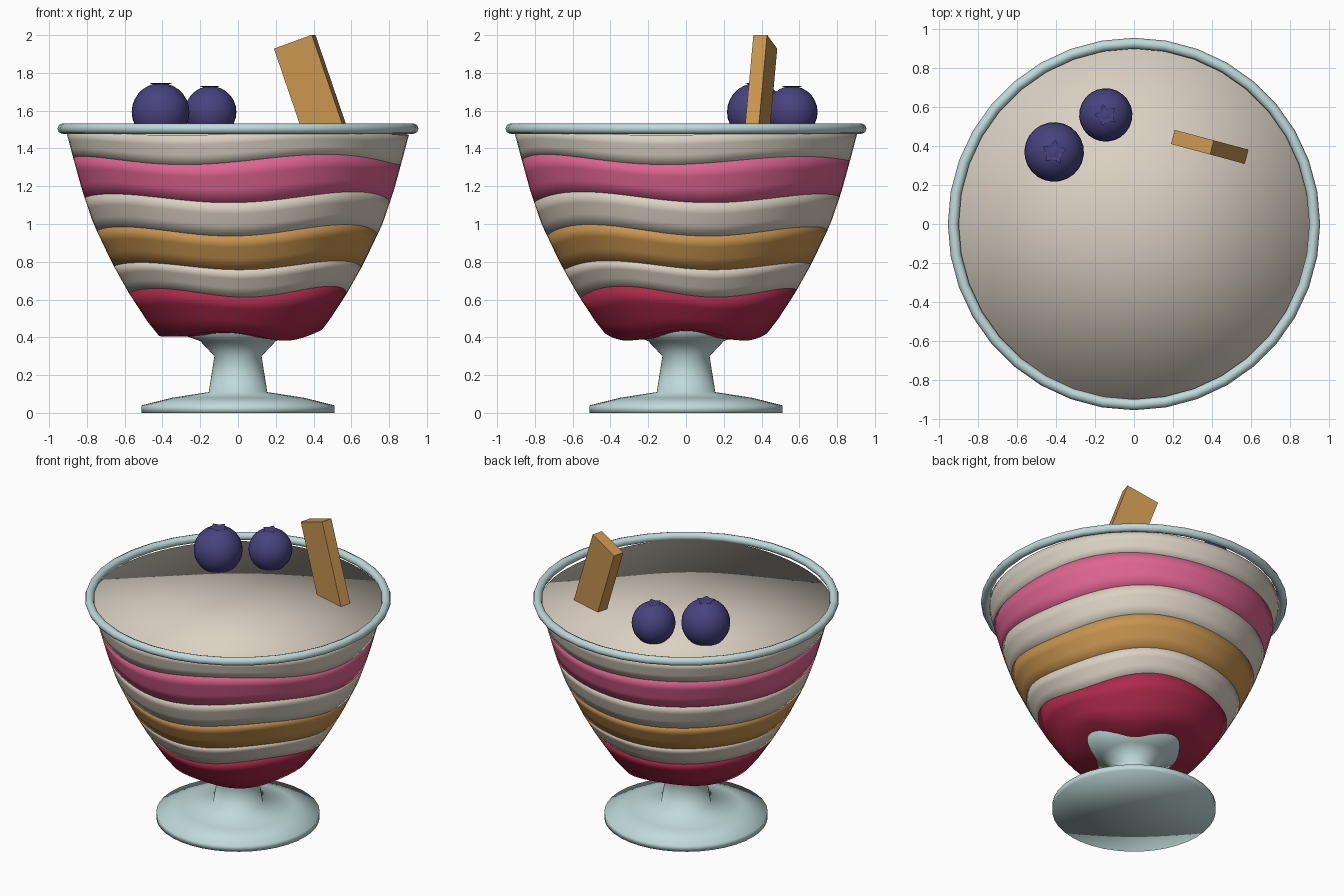
import bpy, bmesh
from math import sin, cos, pi, radians
from mathutils import Matrix, Vector

cube = bpy.data.objects.get("Cube")
if cube:
    bpy.data.objects.remove(cube)


def material(name, rgb):
    m = bpy.data.materials.new(name)
    m.use_nodes = True
    m.diffuse_color = (*rgb, 1)
    m.node_tree.nodes["Principled BSDF"].inputs["Base Color"].default_value = (*rgb, 1)
    return m


glass = material("pale_glass", (0.53, 0.70, 0.70))
cream = material("cream", (0.71, 0.64, 0.55))
pink = material("pink", (0.74, 0.13, 0.28))
gold = material("golden_brown", (0.58, 0.30, 0.08))
red = material("berry_red", (0.42, 0.023, 0.07))
blue = material("berry_blue", (0.065, 0.055, 0.21))


def finish(bm, name, mat, smooth=True):
    bmesh.ops.recalc_face_normals(bm, faces=bm.faces[:])
    me = bpy.data.meshes.new(name)
    bm.to_mesh(me)
    bm.free()
    for p in me.polygons:
        p.use_smooth = smooth
    me.materials.append(mat)
    ob = bpy.data.objects.new(name, me)
    bpy.context.collection.objects.link(ob)
    return ob


def skin(bm, rings, bottom, top):
    """Join rings of points and close both ends with fans."""
    rows = [[bm.verts.new(p) for p in ring] for ring in rings]
    n = len(rows[0])
    for a, b in zip(rows, rows[1:]):
        for i in range(n):
            j = (i + 1) % n
            bm.faces.new((a[i], a[j], b[j], b[i]))
    for row, tip in ((rows[0], bottom), (rows[-1], top)):
        c = bm.verts.new(tip)
        for i in range(n):
            bm.faces.new((row[i], row[(i + 1) % n], c))


def angles(n):
    return [2 * pi * i / n for i in range(n)]


# Glass foot, stem and flared cup base
profile = [(0.51, 0), (0.51, 0.04), (0.35, 0.08), (0.155, 0.11), (0.125, 0.3),
           (0.2, 0.38), (0.45, 0.47)]
bm = bmesh.new()
skin(bm, [[(r * cos(a), r * sin(a), z) for a in angles(40)] for r, z in profile],
     (0, 0, 0), (0, 0, 0.47))
finish(bm, "glass_foot_and_stem", glass)

# Glass rim
bpy.ops.mesh.primitive_torus_add(major_segments=36, minor_segments=8, location=(0, 0, 1.505),
                                 major_radius=0.928, minor_radius=0.028)
rim = bpy.context.object
rim.name = "glass_rim"
rim.data.materials.append(glass)
bpy.ops.object.shade_smooth()

# Bowl outline: height, radius
outline = [(0.38, 0.395), (0.47, 0.47), (0.63, 0.575), (0.79, 0.665), (1.0, 0.765),
           (1.17, 0.823), (1.37, 0.878), (1.5, 0.912)]


def bowl_radius(z):
    for (z0, r0), (z1, r1) in zip(outline, outline[1:]):
        if z <= z1:
            return r0 + (r1 - r0) * (z - z0) / (z1 - z0)
    return outline[-1][1]


# Wavy boundaries: mean height, wave size, direction of the crest
waves = [(0.41, 0.017, 0), (0.64, 0.017, 325), (0.78, 0.014, 322), (0.965, 0.018, 318),
         (1.14, 0.017, 318), (1.34, 0.016, 302), (1.48, 0.006, 300)]


def height(wave, a):
    z, size, crest = wave
    t = a - radians(crest)
    return z + size * (cos(3 * t) + 0.8 * cos(4 * t))


names = ["jelly_layer", "lower_cream_layer", "crumb_layer", "middle_cream_layer",
         "pink_layer", "top_cream_layer"]
for k, mat in enumerate((red, cream, gold, cream, pink, cream)):
    rings = []
    for s in (0, 0.33, 0.67, 1):
        ring = []
        for a in angles(64):
            z = height(waves[k], a) * (1 - s) + height(waves[k + 1], a) * s
            r = bowl_radius(z)
            ring.append((r * cos(a), r * sin(a), z))
        rings.append(ring)
    bm = bmesh.new()
    skin(bm, rings, (0, 0, waves[k][0]), (0, 0, waves[k + 1][0]))
    finish(bm, names[k], mat)


# Blueberries with a flared, hollow star crown
def blueberry(name, x, y, z, r, turn):
    bm = bmesh.new()
    bmesh.ops.create_uvsphere(bm, u_segments=24, v_segments=14, radius=r)
    rings = []
    for size, h in ((0.22, 0.93), (0.42, 1.0), (0.36, 1.0), (0.18, 0.96)):
        rings.append([(r * size * f * cos(a), r * size * f * sin(a), r * h)
                      for a, f in zip(angles(10), (1, 0.62) * 5)])
    skin(bm, rings, (0, 0, r * 0.9), (0, 0, r * 0.96))
    bm.transform(Matrix.Translation((x, y, z)) @ Matrix.Rotation(turn, 4, 'Z'))
    ob = finish(bm, name, blue)
    bpy.ops.object.select_all(action='DESELECT')
    ob.select_set(True)
    bpy.context.view_layer.objects.active = ob
    bpy.ops.object.shade_smooth_by_angle(angle=radians(50))


blueberry("large_blueberry", -0.41, 0.37, 1.593, 0.153, 0.2)
blueberry("small_blueberry", -0.145, 0.56, 1.593, 0.137, 0.6)

# Leaning wafer stick
bm = bmesh.new()
bmesh.ops.create_cube(bm, size=1)
bm.transform(Matrix.Translation((0.30, 0.42, 1.965))
             @ Matrix.Rotation(radians(-15), 4, 'Z')
             @ Matrix.Rotation(radians(-19.5), 4, 'Y')
             @ Matrix.Translation((0, 0, -0.3))
             @ Matrix.Diagonal((0.22, 0.075, 0.6, 1)))
finish(bm, "wafer_stick", gold, False)
